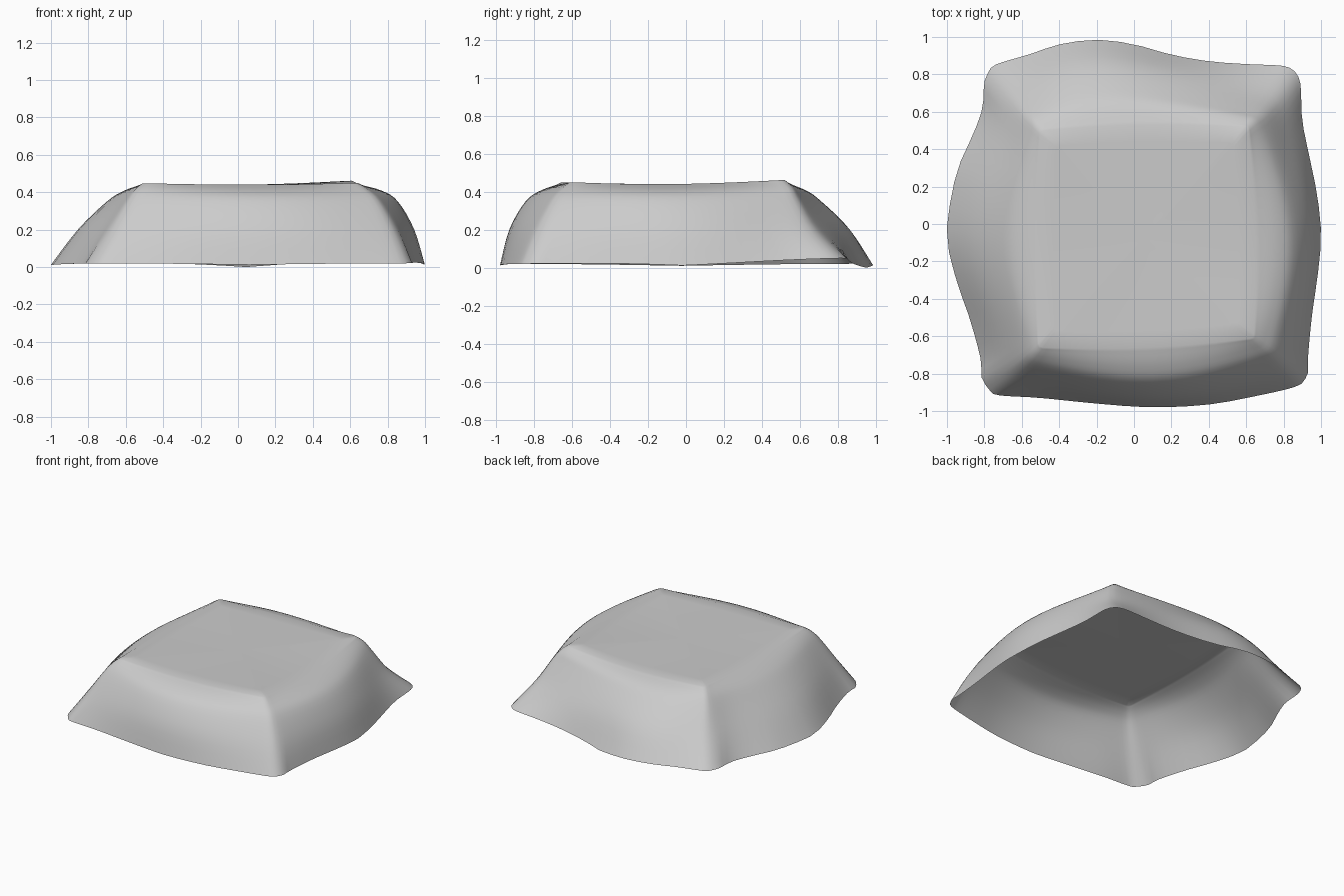
import bpy, bmesh, math
from mathutils import Vector

if "Cube" in bpy.data.objects:
    bpy.data.objects.remove(bpy.data.objects["Cube"])

N = 22  # steps along each of the four sides
# steps are denser near the corners
STEPS = [k / N - .09 * math.sin(2 * math.pi * k / N) for k in range(N)]


def catmull(p0, p1, p2, p3, t):
    return 0.5 * (2 * p1 + (p2 - p0) * t + (2 * p0 - 5 * p1 + 4 * p2 - p3) * t * t
                  + (3 * p1 - p0 - 3 * p2 + p3) * t ** 3)


def spline(pts, steps):
    out = []
    for i in range(len(pts) - 1):
        a, d = pts[max(i - 1, 0)], pts[min(i + 2, len(pts) - 1)]
        out += [catmull(a, pts[i], pts[i + 1], d, k / steps) for k in range(steps)]
    return out + [pts[-1]]


def resample(pts):
    """points at STEPS along a polyline, last one left out"""
    d = [0]
    for a, b in zip(pts, pts[1:]):
        d.append(d[-1] + (b - a).length)
    out, j = [], 0
    for t in STEPS:
        s = d[-1] * t
        while d[j + 1] < s:
            j += 1
        out.append(pts[j].lerp(pts[j + 1], (s - d[j]) / (d[j + 1] - d[j])))
    return out


def bowed_ring(corners, mids, zc, zm):
    """four sides, bowed outward so that each passes through its middle"""
    ring = []
    for s in range(4):
        e = (s + 1) % 4
        a, b = Vector((*corners[s], zc[s])), Vector((*corners[e], zc[e]))
        bulge = Vector((*mids[s], zm)) - (a + b) / 2
        for t in STEPS:
            ring.append(a.lerp(b, t) + bulge * math.sin(math.pi * t))
    return ring


def relax(ring, times):
    for _ in range(times):
        ring = [(ring[i - 1] + 2 * ring[i] + ring[(i + 1) % len(ring)]) / 4 for i in range(len(ring))]
    return ring


# Wavy hem, side by side: back, right, front, left
BL, BR, FR, FL = (-.765, .835), (.86, .815), (.895, -.855), (-.775, -.885)
sides = [
    [BL, (-.72, .86), (-.55, .91), (-.4, .96), (-.2, .985), (0, .96), (.2, .905), (.4, .87), (.6, .855), (.8, .845), BR],
    [BR, (.89, .75), (.90, .55), (.94, .35), (.98, .15), (1, -.05), (.985, -.25), (.95, -.5), (.93, -.72), (.93, -.8), FR],
    [FR, (.83, -.88), (.65, -.92), (.4, -.965), (.1, -.98), (-.2, -.96), (-.5, -.93), (-.73, -.915), FL],
    [FL, (-.815, -.82), (-.82, -.72), (-.88, -.5), (-.95, -.3), (-1, -.08), (-.985, .1), (-.94, .3), (-.86, .48), (-.81, .62), (-.80, .76), BL],
]
corner_z = [.02, .05, .02, .02]
mid_z = [0, .012, .012, .01]
rim = []
for s, side in enumerate(sides):
    row = resample(spline([Vector((*p, 0)) for p in side], 6))
    for t, p in zip(STEPS, row):
        lift = corner_z[s] * (1 - t) + corner_z[(s + 1) % 4] * t
        p.z = mid_z[s] + (lift - mid_z[s]) * abs(math.cos(math.pi * t))
        rim.append(p)

# Smooth rings above the hem: wall, shoulder, upper edge, flat top
plain = bowed_ring([BL, BR, FR, FL], [(-.1, .94), (.99, -.05), (.1, -.975), (-.98, -.05)], [0] * 4, 0)
wave = [r - p for r, p in zip(rim, plain)]
specs = [
    ([(-.66, .70), (.765, .675), (.83, -.78), (-.67, -.81)], [(-.1, .85), (.94, -.05), (.1, -.93), (-.85, -.07)], [.20] * 4, .20, .5, 1),
    ([(-.58, .59), (.69, .59), (.75, -.70), (-.585, -.74)], [(-.08, .71), (.855, -.07), (.1, -.845), (-.70, -.07)], [.355] * 4, .35, .15, 1),
    ([(-.54, .545), (.65, .56), (.69, -.65), (-.545, -.70)], [(-.03, .63), (.77, -.07), (.1, -.76), (-.61, -.07)], [.415, .42, .415, .415], .408, 0, 1),
    ([(-.50, .50), (.61, .52), (.64, -.61), (-.51, -.66)], [(.04, .53), (.65, -.07), (.08, -.66), (-.52, -.07)], [.448, .462, .45, .448], .440, 0, 1),
]
rings = [rim]
for c, m, zc, zm, w, soft in specs:
    ring = bowed_ring(c, m, zc, zm)
    ring = [p + Vector((d.x, d.y, 0)) * w for p, d in zip(ring, wave)]
    rings.append(relax(ring, soft))
columns = [spline(list(col), 4) for col in zip(*rings)]

# Close the top with shrinking rings
centre = Vector((.06, -.07, .438))
for col in columns:
    edge = col[-1]
    for f in (.85, .65, .4, .15):
        p = centre.lerp(edge, f)
        p.z = centre.z + (edge.z - centre.z) * f * f
        col.append(p)

bm = bmesh.new()
grid = [[bm.verts.new(p) for p in col] for col in columns]
tip = bm.verts.new(centre)
for i, a in enumerate(grid):
    b = grid[(i + 1) % len(grid)]
    for j in range(len(a) - 1):
        bm.faces.new((a[j], a[j + 1], b[j + 1], b[j]))
    bm.faces.new((a[-1], tip, b[-1]))
bmesh.ops.recalc_face_normals(bm, faces=bm.faces)
bm.normal_update()
if sum(f.normal.z for f in bm.faces) < 0:
    bmesh.ops.reverse_faces(bm, faces=bm.faces)
for f in bm.faces:
    f.smooth = True
mesh = bpy.data.meshes.new("draped_cloth")
bm.to_mesh(mesh)
bm.free()
cloth = bpy.data.objects.new("draped_cloth", mesh)
bpy.context.collection.objects.link(cloth)
